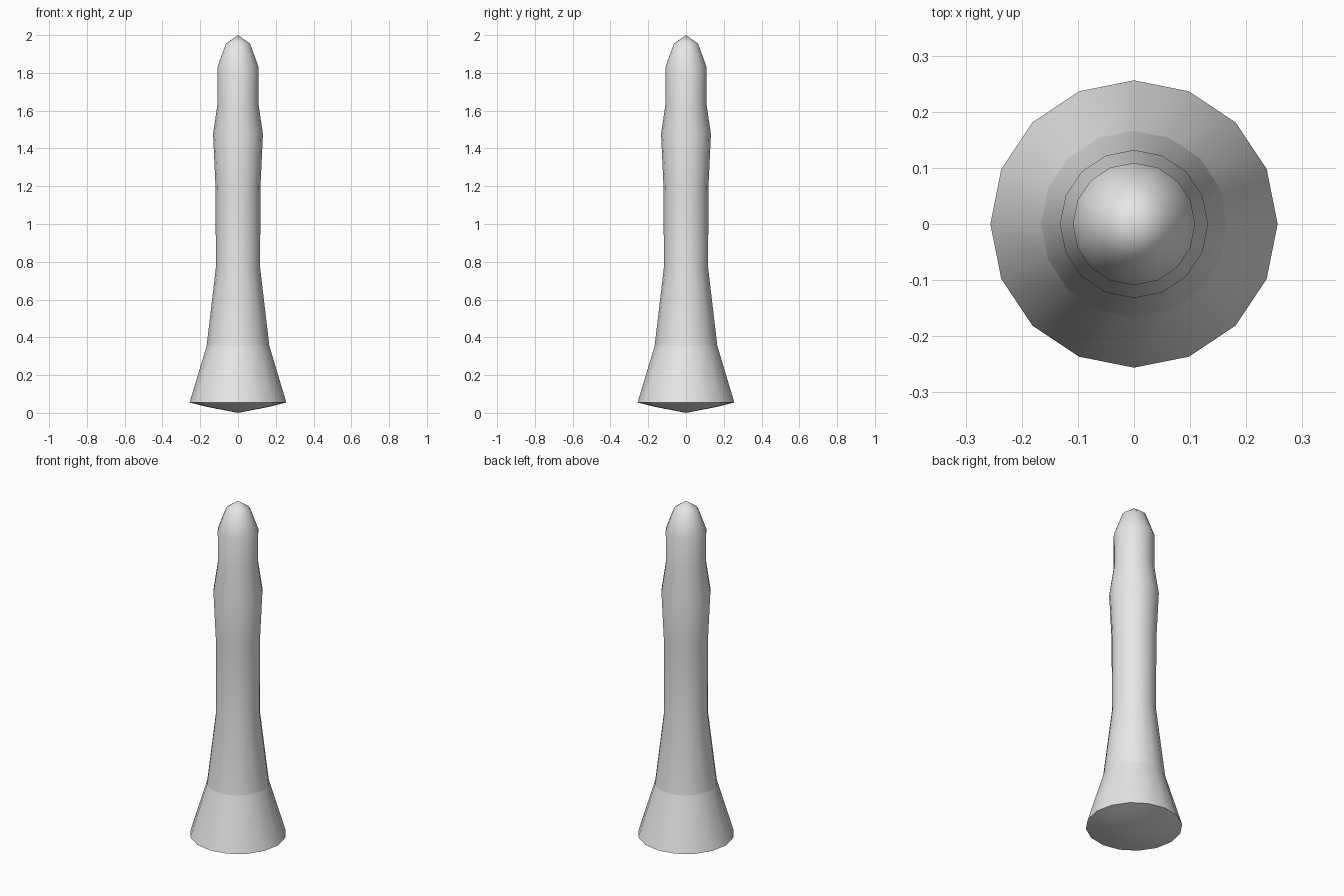
import bpy
import bmesh
from math import cos, sin, tau

SIDES = 16

cube = bpy.data.objects.get("Cube")
if cube:
    bpy.data.objects.remove(cube, do_unlink=True)

grey = bpy.data.materials.new("light grey")
grey.use_nodes = True
colour = (0.8, 0.8, 0.8, 1)
grey.diffuse_color = colour
grey.node_tree.nodes["Principled BSDF"].inputs["Base Color"].default_value = colour


def lathe(name, profile):
    """Turn a bottom-to-top (radius, height) profile around z, smooth shaded."""
    bm = bmesh.new()
    rings = []
    for r, z in profile:
        count = SIDES if r > 0 else 1
        rings.append([bm.verts.new((r * cos(tau * i / SIDES), r * sin(tau * i / SIDES), z))
                      for i in range(count)])
    for low, high in zip(rings, rings[1:]):
        for i in range(SIDES):
            j = (i + 1) % SIDES
            if len(low) == 1:
                corners = (low[0], high[j], high[i])
            elif len(high) == 1:
                corners = (low[i], low[j], high[0])
            else:
                corners = (low[i], low[j], high[j], high[i])
            bm.faces.new(corners).smooth = True
    mesh = bpy.data.meshes.new(name)
    bm.to_mesh(mesh)
    bm.free()
    mesh.materials.append(grey)
    obj = bpy.data.objects.new(name, mesh)
    bpy.context.collection.objects.link(obj)
    return obj


RIM = (0.256, 0.055)
COLLAR = (0.166, 0.355)

# Shallow domed underside
lathe("underside", [(0, 0), (0.17, 0.033), RIM])
# Flared foot
lathe("flared_foot", [RIM, COLLAR])
# Waisted shaft with a swelling below the rounded tip
lathe("shaft", [COLLAR, (0.117, 0.77), (0.119, 1.2), (0.132, 1.475),
                (0.108, 1.64), (0.109, 1.83), (0.064, 1.955), (0, 2)])
